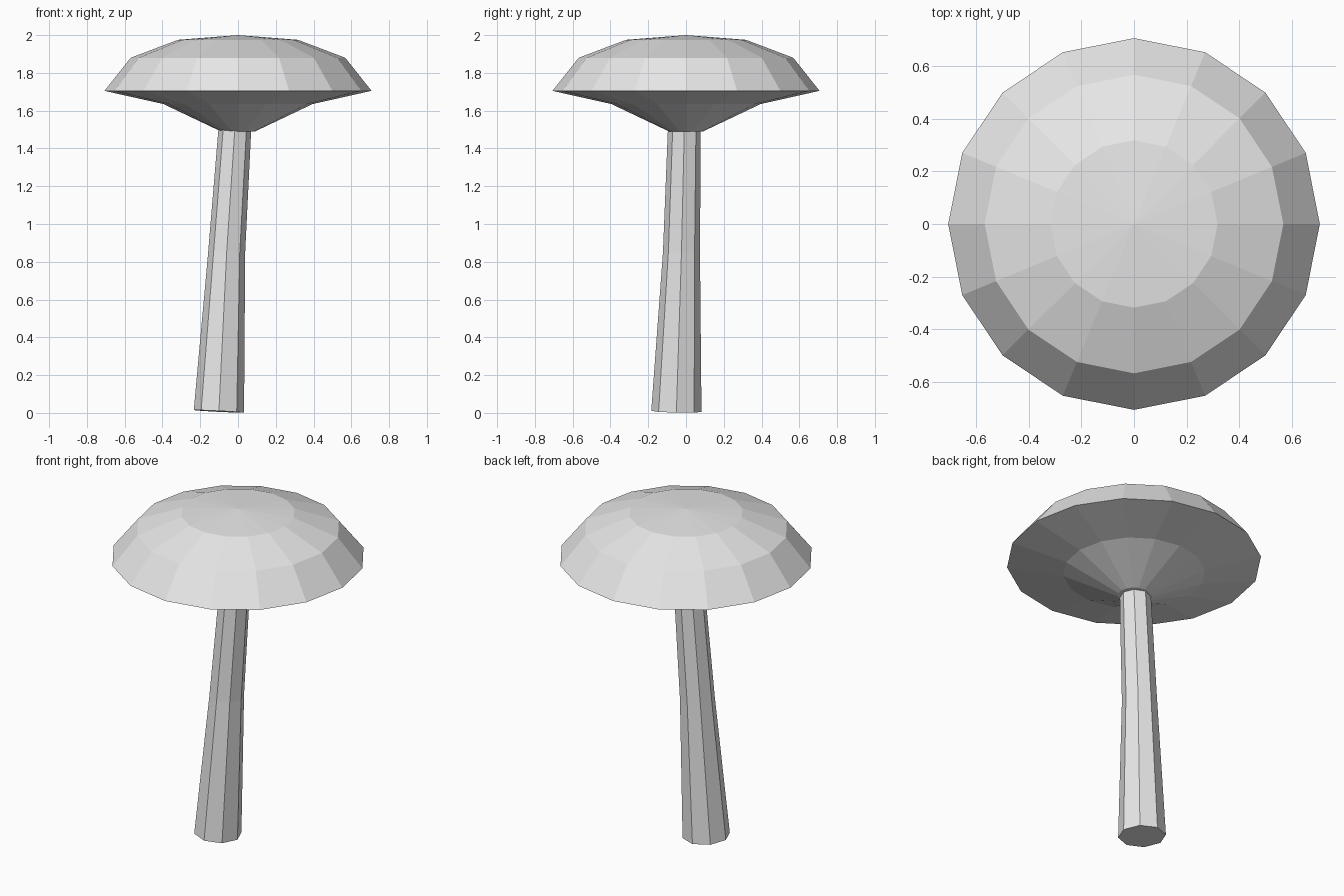
import bpy, bmesh
from math import cos, sin, tau

if "Cube" in bpy.data.objects:
    bpy.data.objects.remove(bpy.data.objects["Cube"])

grey = bpy.data.materials.new("light grey")
grey.diffuse_color = (0.8, 0.8, 0.8, 1)
grey.use_nodes = True
grey.node_tree.nodes["Principled BSDF"].inputs["Base Color"].default_value = grey.diffuse_color


def loft(name, rings, sides, tilt=(0, 0)):
    """Skin rings (x, y, z, radius) into a closed solid; radius 0 makes a point.
    tilt slopes the first ring in x and y."""
    bm = bmesh.new()
    loops = []
    for k, (x, y, z, r) in enumerate(rings):
        if r == 0:
            loops.append([bm.verts.new((x, y, z))] * sides)
            continue
        tx, ty = tilt if k == 0 else (0, 0)
        loop = []
        for i in range(sides):
            dx, dy = r * cos(tau * i / sides), r * sin(tau * i / sides)
            loop.append(bm.verts.new((x + dx, y + dy, z + tx * dx + ty * dy)))
        loops.append(loop)
    for a, b in zip(loops, loops[1:]):
        for i in range(sides):
            j = (i + 1) % sides
            bm.faces.new(dict.fromkeys((a[i], a[j], b[j], b[i])))
    for end in (loops[0], loops[-1]):
        if end[0] is not end[1]:
            bm.faces.new(end)
    bmesh.ops.recalc_face_normals(bm, faces=bm.faces)
    mesh = bpy.data.meshes.new(name)
    bm.to_mesh(mesh)
    bm.free()
    mesh.materials.append(grey)
    obj = bpy.data.objects.new(name, mesh)
    bpy.context.collection.objects.link(obj)
    return obj


# Mushroom cap: conical underside, wide rim, shallow faceted dome
cap_profile = [(0.09, 1.49), (0.395, 1.635), (0.707, 1.705),
               (0.568, 1.88), (0.318, 1.975), (0, 2.0)]
loft("cap", [(0, 0, z, r) for r, z in cap_profile], 16)

# Slightly bent, tapering stem with a tilted foot
loft("stem", [(-0.101, -0.051, 0.008, 0.133),
              (-0.06, -0.024, 0.85, 0.098),
              (-0.017, -0.009, 1.5, 0.087)], 8, tilt=(-0.05, -0.02))
